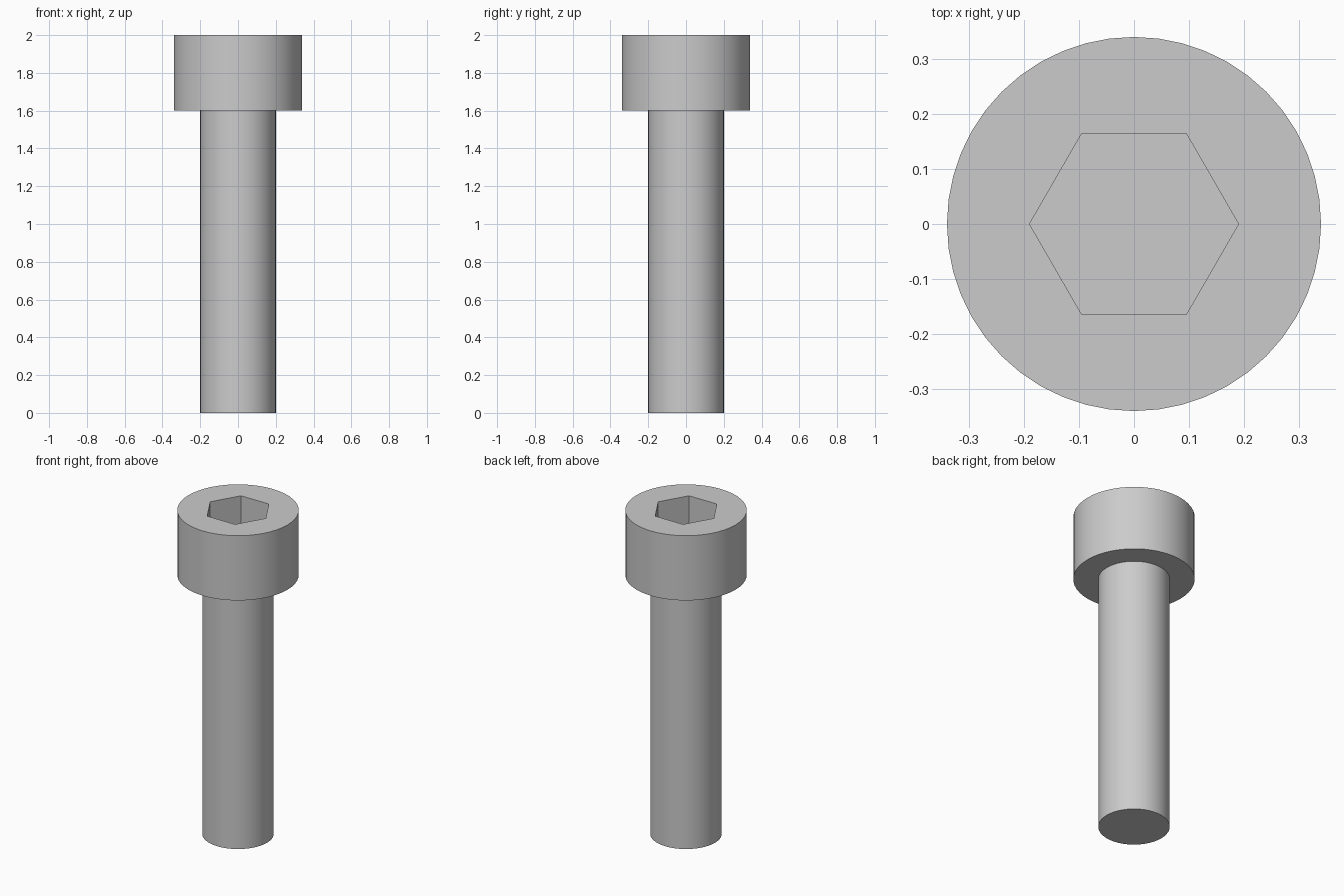
import bpy
import bmesh
from math import cos, sin, tau, radians

SIDES = 48
SHANK_R, HEAD_R, SOCKET_R = 0.2, 0.34, 0.19
SHANK_TOP, HEAD_TOP, SOCKET_DEPTH = 1.6, 2.0, 0.2

if "Cube" in bpy.data.objects:
    bpy.data.objects.remove(bpy.data.objects["Cube"], do_unlink=True)

steel = bpy.data.materials.new("grey steel")
steel.use_nodes = True
grey = (0.6, 0.6, 0.6, 1)
steel.diffuse_color = grey
steel.node_tree.nodes["Principled BSDF"].inputs["Base Color"].default_value = grey


def turned_solid(name, profile, sides):
    """Closed solid from (radius, height) rings, listed bottom to top."""
    bm = bmesh.new()
    rings = [[bm.verts.new((r * cos(tau * i / sides), r * sin(tau * i / sides), z))
              for i in range(sides)] for r, z in profile]
    for low, high in zip(rings, rings[1:]):
        for i in range(sides):
            j = (i + 1) % sides
            bm.faces.new((low[i], low[j], high[j], high[i]))
    bm.faces.new(rings[0][::-1])
    bm.faces.new(rings[-1])
    mesh = bpy.data.meshes.new(name)
    bm.to_mesh(mesh)
    bm.free()
    mesh.materials.append(steel)
    obj = bpy.data.objects.new(name, mesh)
    bpy.context.collection.objects.link(obj)
    return obj


# Shank and cylindrical head in one piece
bolt = turned_solid("socket_head_bolt", [
    (SHANK_R, 0), (SHANK_R, SHANK_TOP), (HEAD_R, SHANK_TOP), (HEAD_R, HEAD_TOP)], SIDES)

# Hexagonal key socket cut into the head
cutter = turned_solid("hex_socket_cutter", [
    (SOCKET_R, HEAD_TOP - SOCKET_DEPTH), (SOCKET_R, HEAD_TOP + 0.1)], 6)
cutter.hide_render = True
cut = bolt.modifiers.new("hex_socket", 'BOOLEAN')
cut.operation = 'DIFFERENCE'
cut.solver = 'EXACT'
cut.object = cutter

bpy.ops.object.select_all(action='DESELECT')
bolt.select_set(True)
bpy.context.view_layer.objects.active = bolt
bpy.ops.object.modifier_apply(modifier=cut.name)
bpy.data.objects.remove(cutter, do_unlink=True)

# Smooth round walls, crisp rims
bpy.ops.object.shade_smooth_by_angle(angle=radians(30))
